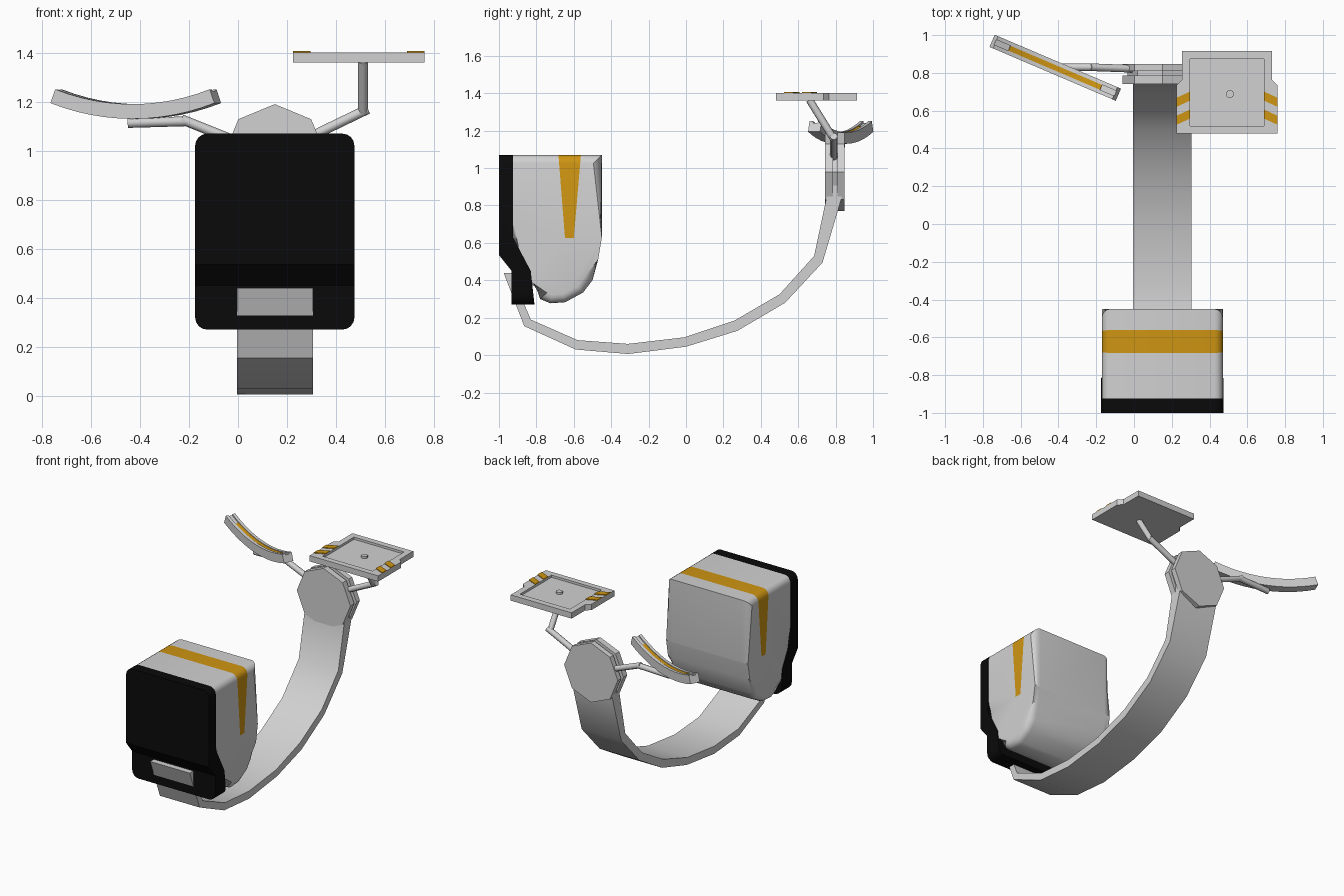
import bpy, bmesh, math
from mathutils import Vector, Matrix

if "Cube" in bpy.data.objects:
    bpy.data.objects.remove(bpy.data.objects["Cube"])


def material(name, rgb):
    m = bpy.data.materials.new(name)
    m.use_nodes = True
    m.diffuse_color = (*rgb, 1)
    b = next(n for n in m.node_tree.nodes if n.type == 'BSDF_PRINCIPLED')
    b.inputs["Base Color"].default_value = (*rgb, 1)
    return m


GREY = material("light grey", (0.64, 0.64, 0.64))
BLACK = material("black", (0.003, 0.003, 0.003))
AMBER = material("amber", (0.62, 0.3, 0.006))
MID = 0.15  # x of the centre of the body, strap and hub


def finish(name, bm, *mats, smooth=None):
    bmesh.ops.recalc_face_normals(bm, faces=bm.faces)
    me = bpy.data.meshes.new(name)
    bm.to_mesh(me)
    bm.free()
    ob = bpy.data.objects.new(name, me)
    bpy.context.collection.objects.link(ob)
    for m in mats:
        me.materials.append(m)
    if smooth:
        bpy.ops.object.select_all(action='DESELECT')
        ob.select_set(True)
        bpy.context.view_layer.objects.active = ob
        bpy.ops.object.shade_smooth_by_angle(angle=math.radians(smooth))
    return ob


def loft(rings):
    """Skin a list of equal-length point rings and cap both ends."""
    bm = bmesh.new()
    rows = [[bm.verts.new(p) for p in r] for r in rings]
    n = len(rows[0])
    for a, b in zip(rows, rows[1:]):
        for i in range(n):
            j = (i + 1) % n
            bm.faces.new((a[i], a[j], b[j], b[i]))
    bm.faces.new(rows[0])
    bm.faces.new(rows[-1])
    return bm


def side_prism(profile, half):
    """Extrude a (y, z) profile along x about the centre line."""
    return loft([[(MID + s * half, y, z) for y, z in profile] for s in (-1, 1)])


def flat_prism(outline, lo, hi):
    return loft([[(x, y, z) for x, y in outline] for z in (lo, hi)])


def rod(name, start, end, radius=0.02, sides=8):
    a, b = Vector(start), Vector(end)
    bm = bmesh.new()
    rot = (b - a).to_track_quat('Z', 'Y').to_matrix().to_4x4()
    bmesh.ops.create_cone(bm, cap_ends=True, segments=sides, radius1=radius,
                          radius2=radius, depth=(b - a).length,
                          matrix=Matrix.Translation((a + b) / 2) @ rot)
    return finish(name, bm, GREY, smooth=50)


# Main housing with softened side edges and an amber band tapering down the sides
body = [(-0.925, 1.07), (-0.45, 1.07), (-0.45, 0.63), (-0.47, 0.51), (-0.5, 0.4),
        (-0.55, 0.335), (-0.645, 0.283), (-0.725, 0.277), (-0.78, 0.3),
        (-0.82, 0.43), (-0.925, 0.63)]
bm = side_prism(body, 0.32)
rim = [e for e in bm.edges if abs(e.verts[0].co.x - e.verts[1].co.x) < 0.01
       and max(v.co.y for v in e.verts) > -0.9]
bmesh.ops.bevel(bm, geom=rim, offset=0.045, segments=4, profile=0.5, affect='EDGES')
BAND_END = 0.625
edges = [((-0.562, 1.07), (-0.6, BAND_END)), ((-0.682, 1.07), (-0.647, BAND_END))]
cuts = [((0, 0, BAND_END), (0, 0, 1))]
for (y0, z0), (y1, z1) in edges:
    cuts.append(((0, y0, z0), (0, z0 - z1, y1 - y0)))
for co, no in cuts:
    bmesh.ops.bisect_plane(bm, geom=bm.verts[:] + bm.edges[:] + bm.faces[:],
                           plane_co=co, plane_no=no)
for f in bm.faces:
    c = f.calc_center_median()
    t = (1.07 - c.z) / (1.07 - BAND_END)
    back, front = [a[0] + (b[0] - a[0]) * t for a, b in edges]
    f.material_index = int(t < 1 and front < c.y < back)
finish("housing", bm, GREY, AMBER, smooth=35)

# Black front panel, kinked near the bottom, with rounded corners
panel = [(-1, 1.07), (-0.925, 1.07), (-0.925, 0.63), (-0.83, 0.45), (-0.81, 0.27),
         (-0.932, 0.27), (-0.932, 0.45), (-1, 0.535)]
bm = side_prism(panel, 0.325)
corners = []
for e in bm.edges:
    a, b = (v.co for v in e.verts)
    if abs(a.x - b.x) < 0.01 and abs(a.z - b.z) < 0.01:
        corners.append(e)
bmesh.ops.bevel(bm, geom=corners, offset=0.05, segments=4, profile=0.5, affect='EDGES')
finish("front_panel", bm, BLACK, smooth=35)

# Curved support strap: inner line out, outer line back
inner = [(-0.935, 0.44), (-0.83, 0.19), (-0.58, 0.08), (-0.31, 0.06), (-0.01, 0.095),
         (0.26, 0.185), (0.5, 0.325), (0.685, 0.53), (0.755, 0.86), (0.76, 0.92)]
outer = [(-0.975, 0.44), (-0.865, 0.155), (-0.59, 0.03), (-0.31, 0.006), (0.0, 0.045),
         (0.275, 0.13), (0.53, 0.28), (0.73, 0.495), (0.838, 0.86), (0.835, 0.92)]
bm = loft([[(MID + s * 0.155, *p) for s, p in
            ((-1, i), (1, i), (1, o), (-1, o))] for i, o in zip(inner, outer)])
finish("strap", bm, GREY, smooth=32)


# Octagonal hub: two plates around a smaller core
def octagon(y, r):
    return [(MID + r * math.sin(k * math.pi / 4), y, 0.98 + r * math.cos(k * math.pi / 4))
            for k in range(8)]


for name, y0, y1, r in (("hub_front_plate", 0.742, 0.785, 0.21),
                        ("hub_core", 0.78, 0.815, 0.185),
                        ("hub_back_plate", 0.81, 0.848, 0.21)):
    finish(name, loft([octagon(y0, r), octagon(y1, r)]), GREY)

# Jointed arms
rod("left_arm_lower", (0.24, 0.79, 1.03), (0.53, 0.79, 1.17))
rod("left_arm_upper", (0.51, 0.79, 1.155), (0.51, 0.66, 1.365))
rod("right_arm_lower", (0.04, 0.82, 1.02), (-0.23, 0.83, 1.128))
rod("right_arm_upper", (-0.21, 0.83, 1.12), (-0.45, 0.83, 1.113))

# Tray: shouldered outline, recessed well, centre stud
TX = 0.49 + 0.0


def mirror(half):
    return half + [(-x, y) for x, y in reversed(half)]


CX = 0.4925


def at_tray(pts):
    return [(x + CX, y) for x, y in pts]


half = [(0.238, 0.915), (0.238, 0.765), (0.268, 0.735), (0.268, 0.48)]
tray = finish("tray", flat_prism(at_tray(mirror(half)), 1.36, 1.401), GREY)
well = [(0.196, 0.873), (0.196, 0.52)]
cutter = finish("tray_well_cutter", flat_prism(at_tray(mirror(well)), 1.385, 1.45), GREY)
cutter.hide_render = True
mod = tray.modifiers.new("well", 'BOOLEAN')
mod.object = cutter
mod.operation = 'DIFFERENCE'
mod.solver = 'EXACT'
bpy.ops.object.select_all(action='DESELECT')
tray.select_set(True)
bpy.context.view_layer.objects.active = tray
bpy.ops.object.modifier_apply(modifier=mod.name)
bpy.data.objects.remove(cutter)
rod("tray_stud", (0.508, 0.688, 1.38), (0.508, 0.688, 1.4), radius=0.022)

# Slanted amber stripes on the tray wings
for side, word in ((1, "left"), (-1, "right")):
    for k, y in enumerate((0.62, 0.525)):
        pts = [(side * 0.196, y + 0.033), (side * 0.268, y),
               (side * 0.268, y + 0.048), (side * 0.196, y + 0.081)]
        finish(f"tray_stripe_{word}_{k + 1}",
               flat_prism(at_tray(pts), 1.4, 1.406), AMBER)


# Curved cradle with a grooved top and an amber inlay
def swept_arc(section, spread, steps=12, radius=1.03):
    turn = Matrix.Translation((-0.417, 0.827, 1.16)) @ Matrix.Rotation(math.radians(-23.1), 4, 'Z')
    rings = []
    for i in range(steps + 1):
        a = spread * (2 * i / steps - 1)
        rings.append([turn @ Vector(((radius - w) * math.sin(a), v,
                                     radius - (radius - w) * math.cos(a)))
                      for v, w in section])
    return loft(rings)


edge = [(0.035, -0.03), (0.035, 0.03), (0.014, 0.03), (0.014, 0.02)]
channel = edge + [(-v, w) for v, w in reversed(edge)]
finish("cradle", swept_arc(channel, 0.35), GREY, smooth=35)
inlay = [(0.014, 0.018), (0.014, 0.026), (-0.014, 0.026), (-0.014, 0.018)]
finish("cradle_inlay", swept_arc(inlay, 0.265), AMBER, smooth=35)
